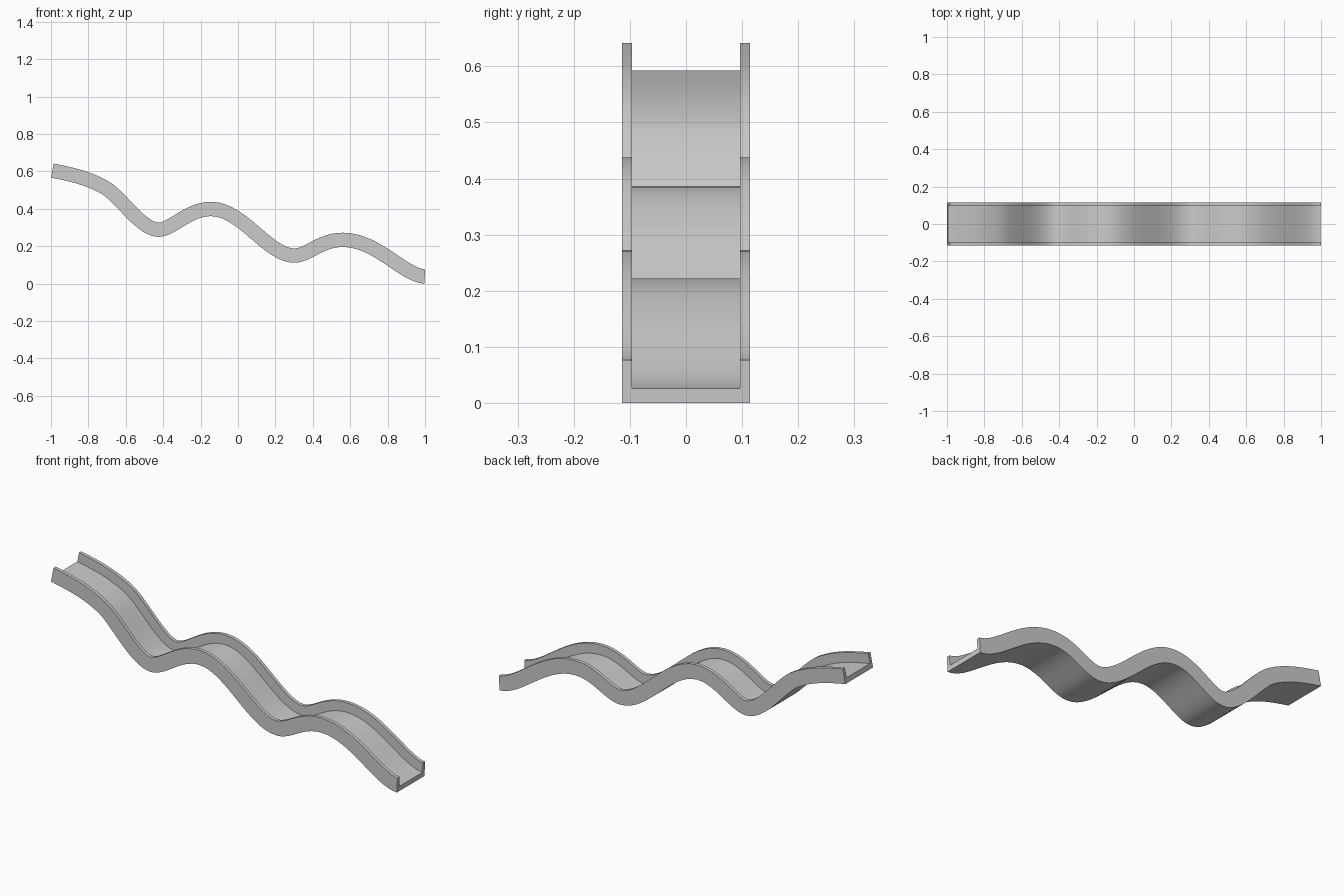
import bpy, bmesh
from mathutils import Vector
from mathutils.geometry import interpolate_bezier

if "Cube" in bpy.data.objects:
    bpy.data.objects.remove(bpy.data.objects["Cube"])

# Underside path in the xz plane: x, z, slope, handle length before, handle length after
knots = [(-1.0, 0.567, -0.20, 0, 0.09),
         (-0.73, 0.48, -0.58, 0.09, 0.08),
         (-0.425, 0.25, 0, 0.115, 0.09),
         (-0.145, 0.361, 0, 0.11, 0.15),
         (0.30, 0.112, 0, 0.16, 0.09),
         (0.56, 0.196, 0, 0.11, 0.17),
         (0.997, 0.0, -0.04, 0.13, 0)]
STEPS = 16

path = []
for a, b in zip(knots, knots[1:]):
    p0, p3 = Vector((a[0], 0, a[1])), Vector((b[0], 0, b[1]))
    p1 = p0 + Vector((1, 0, a[2])) * a[4]
    p2 = p3 - Vector((1, 0, b[2])) * b[3]
    pts = interpolate_bezier(p0, p1, p2, p3, STEPS + 1)
    path += pts if not path else pts[1:]

# U-shaped channel section: across, height above underside
W, INNER, H, FLOOR = 0.114, 0.096, 0.0765, 0.026
section = [(-W, 0), (W, 0), (W, H), (INNER, H),
           (INNER, FLOOR), (-INNER, FLOOR), (-INNER, H), (-W, H)]

# Sweep the section along the path
bm = bmesh.new()
rings = []
for i, p in enumerate(path):
    if i == 0:
        t = Vector((1, 0, knots[0][2]))
    elif i == len(path) - 1:
        t = Vector((1, 0, knots[-1][2]))
    else:
        t = path[i + 1] - path[i - 1]
    t.normalize()
    n = Vector((-t.z, 0, t.x))
    rings.append([bm.verts.new(p + n * h + Vector((0, y, 0))) for y, h in section])
count = len(section)
for r, s in zip(rings, rings[1:]):
    for k in range(count):
        m = (k + 1) % count
        bm.faces.new((r[k], r[m], s[m], s[k]))

# End caps: floor strip and two walls sharing the outline
for ring in (rings[0], rings[-1]):
    bm.faces.new(ring)
bmesh.ops.recalc_face_normals(bm, faces=bm.faces)
caps = [f for f in bm.faces if len(f.verts) > 4]
bmesh.ops.triangulate(bm, faces=caps)

mesh = bpy.data.meshes.new("wavy_slide")
bm.to_mesh(mesh)
bm.free()
slide = bpy.data.objects.new("wavy_slide", mesh)
bpy.context.collection.objects.link(slide)
bpy.context.view_layer.objects.active = slide
slide.select_set(True)
bpy.ops.object.shade_smooth_by_angle()
